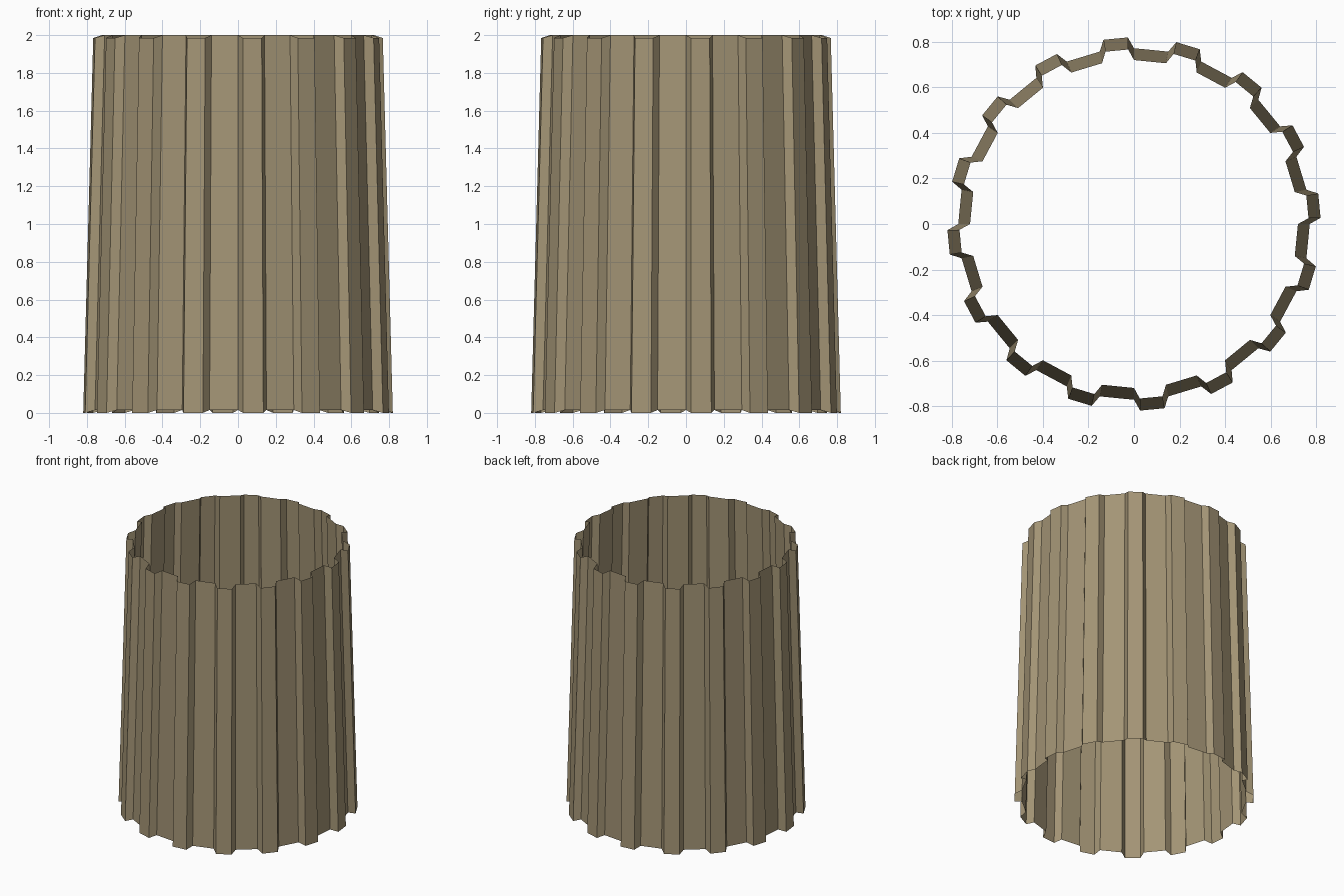
import bpy, bmesh, math

if "Cube" in bpy.data.objects:
    bpy.data.objects.remove(bpy.data.objects["Cube"])

TEETH = 16
HEIGHT = 2.0
DROP = 0.015                    # ribs sit slightly lower than the grooves
STEP = 2 * math.pi / TEETH

mat = bpy.data.materials.new("warm khaki")
mat.diffuse_color = (0.37, 0.30, 0.18, 1)
mat.use_nodes = True
mat.node_tree.nodes["Principled BSDF"].inputs["Base Color"].default_value = mat.diffuse_color

# One rib and groove: (angle in degrees, is rib tip)
PROFILE = [(0.0, False), (1.9, True), (9.4, True), (11.25, False)]


def add_ring(bm, groove_r, tip_r, z):
    """One fluted ring, ribs pushed out and down."""
    ring = []
    for i in range(TEETH):
        for deg, tip in PROFILE:
            a = i * STEP + math.radians(deg)
            r = tip_r if tip else groove_r
            ring.append(bm.verts.new((r * math.cos(a), r * math.sin(a),
                                      z - DROP if tip else z)))
    return ring


# Open tapered fluted sleeve
bm = bmesh.new()
low = add_ring(bm, 0.772, 0.82, DROP)
high = add_ring(bm, 0.72, 0.767, HEIGHT)
n = len(low)
for i in range(n):
    j = (i + 1) % n
    bm.faces.new((low[i], low[j], high[j], high[i]))

mesh = bpy.data.meshes.new("fluted_sleeve")
bm.to_mesh(mesh)
bm.free()
mesh.materials.append(mat)
obj = bpy.data.objects.new("fluted_sleeve", mesh)
bpy.context.collection.objects.link(obj)
